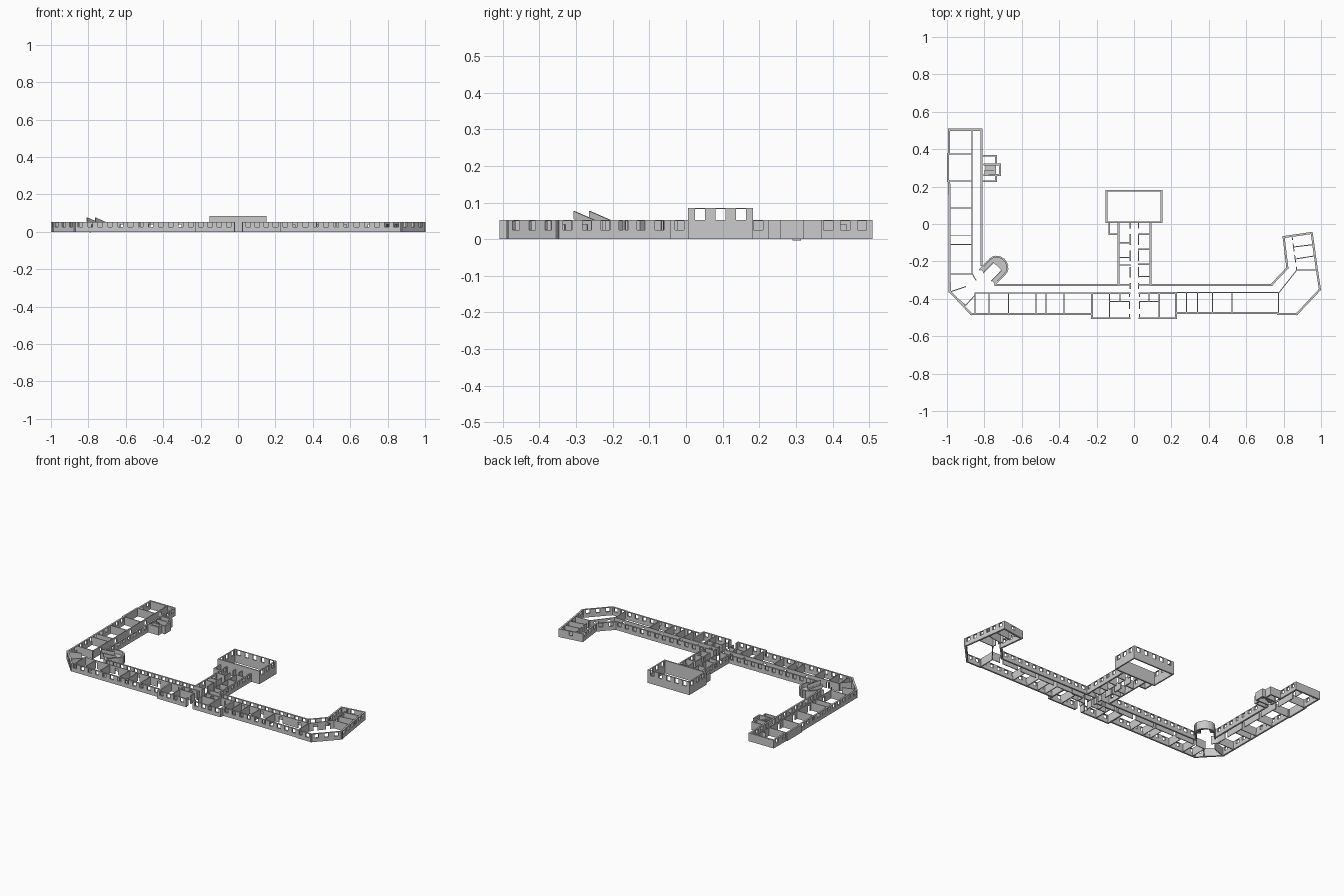
import bpy, bmesh, math
from mathutils import Vector

if "Cube" in bpy.data.objects:
    bpy.data.objects.remove(bpy.data.objects["Cube"])

H, OUT, IN = 0.053, 0.011, 0.005   # wall height, outer and inner thickness


def add_wall(bm, p, q, t, h=H, step=0, w=0.025, z0=0.025, z1=0.05, n=None):
    """Flat wall panel from p to q with n evenly spaced openings."""
    p, q = Vector(p), Vector(q)
    length = (q - p).length
    d = (q - p) / length
    if n is None:
        n = int(length / step) if step else 0
    us = [-t / 2]
    for i in range(n):
        c = length * (i + 0.5) / n
        us += [c - w / 2, c + w / 2]
    us.append(length + t / 2)
    zs = sorted({0, z0, z1, h}) if n else [0, h]
    grid = [[bm.verts.new((*(p + d * u), z)) for z in zs] for u in us]
    for i in range(len(us) - 1):
        for j in range(len(zs) - 1):
            if n and i % 2 and zs[j] == z0:
                continue
            bm.faces.new((grid[i][j], grid[i + 1][j],
                          grid[i + 1][j + 1], grid[i][j + 1]))


def finish(name, bm, t):
    loose = [v for v in bm.verts if not v.link_faces]
    bmesh.ops.delete(bm, geom=loose, context='VERTS')
    me = bpy.data.meshes.new(name)
    bm.to_mesh(me)
    bm.free()
    ob = bpy.data.objects.new(name, me)
    bpy.context.collection.objects.link(ob)
    if t:
        m = ob.modifiers.new("thickness", 'SOLIDIFY')
        m.thickness, m.offset = t, 0
    return ob


def walls(name, segs, t, **kw):
    bm = bmesh.new()
    for s in segs:
        add_wall(bm, s[0], s[1], t, **{**kw, **(s[2] if len(s) > 2 else {})})
    return finish(name, bm, t)


def path(pts, **kw):
    return [(a, b, kw) for a, b in zip(pts, pts[1:])]


def vlines(xs, y0, y1, **kw):
    return [((x, y0), (x, y1), kw) for x in xs]


def hlines(ys, x0, x1, **kw):
    return [((x0, y), (x1, y), kw) for y in ys]


WIN, SOLID = dict(step=0.05), dict(step=0)
DOOR = dict(step=0.13, w=0.022, z0=0, z1=0.04)

# West wing
walls("west_wing_outer_walls",
      path([(-0.815, -0.22), (-0.815, 0.225)], **WIN)
      + path([(-0.815, 0.225), (-0.815, 0.365)], n=2, z0=0, w=0.03)
      + path([(-0.815, 0.365), (-0.815, 0.504)], n=3)
      + path([(-0.815, 0.504), (-0.988, 0.504)])
      + path([(-0.988, 0.504), (-0.988, 0.375)], n=2)
      + path([(-0.988, 0.375), (-0.994, 0.375), (-0.994, 0.23), (-0.988, 0.23)])
      + path([(-0.988, 0.23), (-0.985, -0.36)], **WIN)
      + path([(-0.985, -0.36), (-0.87, -0.482)], n=3), OUT)
walls("west_wing_partitions",
      vlines([-0.865], -0.267, 0.504, **DOOR)
      + hlines([0.375, 0.23, 0.085, -0.06, -0.11, -0.267], -0.985, -0.865), IN)
walls("west_corner_partitions",
      path([(-0.975, -0.36), (-0.90, -0.335)])
      + path([(-0.955, -0.39), (-0.90, -0.435), (-0.85, -0.38)])
      + path([(-0.865, -0.267), (-0.845, -0.30)])
      + vlines([-0.85], -0.48, -0.37), IN)

# Long front range, west and east of the entrance
walls("front_range_outer_walls",
      hlines([-0.482], -0.87, -0.225, **WIN)
      + hlines([-0.477], 0.225, 0.77, **WIN)
      + hlines([-0.325], -0.74, -0.083, **WIN)
      + hlines([-0.325], 0.088, 0.735, **WIN), OUT)
walls("front_range_partitions",
      hlines([-0.37], -0.85, -0.083, **DOOR)
      + hlines([-0.367], 0.088, 0.775, **DOOR)
      + vlines([-0.775, -0.67, -0.525, -0.47, -0.375], -0.48, -0.37)
      + vlines([0.28, 0.34, 0.42, 0.525], -0.477, -0.367), IN)

# Entrance block in the middle of the front
block = []
for a, b in ((-0.225, -0.025), (0.03, 0.225)):
    block += hlines([-0.504], a, b, n=4)
    block += hlines([-0.37], a, b, n=2, z0=0, z1=0.04)
block += vlines([-0.225, 0.225], -0.504, -0.37)
walls("entrance_block_outer_walls", block, 0.01)
walls("entrance_block_partitions",
      vlines([-0.13, 0.135], -0.5, -0.37)
      + vlines([-0.025, 0.03], -0.5, -0.37, n=2, z0=0, z1=H)
      + vlines([-0.075, 0.08], -0.415, -0.37)
      + hlines([-0.415], -0.13, -0.025) + hlines([-0.415], 0.03, 0.135), 0.006)

# Link running back to the hall
walls("link_outer_walls",
      vlines([-0.083, 0.088], -0.325, 0.01, **WIN)
      + path([(-0.083, -0.055), (-0.132, -0.055), (-0.132, 0.01)]), 0.009)
walls("link_partitions",
      vlines([-0.02, 0.025], -0.345, 0.005, n=4, w=0.03, z0=0, z1=H)
      + hlines([-0.10, -0.18, -0.22, -0.325], -0.083, -0.02)
      + hlines([-0.055, -0.135, -0.215, -0.28, -0.325], 0.025, 0.088), 0.006)

# Tall hall with high windows
high = dict(h=0.085, z0=0.052, z1=0.083, w=0.027)
walls("hall_walls",
      hlines([0.01], -0.147, 0.147, h=0.085)
      + hlines([0.178], -0.147, 0.147, n=5, **high)
      + vlines([-0.147, 0.147], 0.01, 0.178, n=3, **high), 0.009)

# East wing with its angled corner room
walls("east_wing_outer_walls",
      path([(0.77, -0.482), (0.87, -0.482)], n=2)
      + path([(0.87, -0.482), (0.994, -0.35)], n=3)
      + path([(0.994, -0.35), (0.978, -0.245)], n=2)
      + path([(0.978, -0.245), (0.95, -0.048)], n=4)
      + path([(0.95, -0.048), (0.80, -0.07)], n=1)
      + path([(0.80, -0.07), (0.82, -0.235)], n=3)
      + path([(0.82, -0.235), (0.735, -0.325)], n=2), OUT)
walls("east_wing_partitions",
      vlines([0.772], -0.482, -0.367)
      + path([(0.775, -0.367), (0.87, -0.247)], n=2, z0=0, z1=0.04)
      + path([(0.87, -0.247), (0.975, -0.245)])
      + path([(0.845, -0.065), (0.87, -0.247)], n=3, z0=0, z1=H, w=0.02)
      + path([(0.853, -0.123), (0.96, -0.11)])
      + path([(0.862, -0.187), (0.97, -0.17)]), IN)

# Stair bay beside the west wing
walls("side_stair_bay_walls",
      path([(-0.815, 0.365), (-0.738, 0.365), (-0.738, 0.318), (-0.716, 0.318),
            (-0.716, 0.262), (-0.738, 0.262), (-0.738, 0.228), (-0.815, 0.228)])
      + hlines([0.318, 0.262], -0.80, -0.738), 0.009)

# Rounded stair tower in the west corner, axis pointing back and to the right
C, A, B = Vector((-0.745, -0.243)), Vector((0.7, 0.714)), Vector((-0.714, 0.7))


def local(a, b):
    return C + A * a + B * b


arc = [local(0.022 + 0.05 * math.cos(math.radians(k)), 0.056 * math.sin(math.radians(k)))
       for k in range(-90, 91, 18)]
tower = [local(-0.055, -0.056)] + arc + [local(-0.055, 0.056)]
walls("stair_tower_walls", path(tower), 0.009)


def slab(name, pts, thick):
    """Level or sloping slab through the given corner points."""
    bm = bmesh.new()
    lo = [bm.verts.new((x, y, z - thick)) for x, y, z in pts]
    hi = [bm.verts.new(p) for p in pts]
    n = len(pts)
    bm.faces.new(lo[::-1])
    bm.faces.new(hi)
    for i in range(n):
        j = (i + 1) % n
        bm.faces.new((lo[i], lo[j], hi[j], hi[i]))
    return finish(name, bm, 0)


slab("stair_landing", [(*p, 0.028) for p in arc], 0.005)


# Flights: stepped treads topped by a sloping parapet
def flight(name, corner, along, across, z0, rise, n):
    for i in range(n):
        p, q = corner + along * (i / n), corner + along * ((i + 1) / n)
        z = z0 + rise * (i + 1) / n
        slab(f"{name}_step_{i + 1}",
             [(*p, z), (*q, z), (*(q + across), z), (*(p + across), z)], 0.008)


for s, name in ((1, "left"), (-1, "right")):
    w = B * (0.024 * s)
    flight(f"{name}_flight", local(0.022, 0.028 * s), -A * 0.075, w, 0.026, 0.025, 7)
    a, b = local(0.022, 0.028 * s), local(-0.058, 0.028 * s)
    e = B * (0.005 * s)
    pts = [(*a, 0.052), (*b, 0.077), (*(b + e), 0.077), (*(a + e), 0.052)]
    slab(f"{name}_parapet", pts if s < 0 else pts[::-1], 0.022)
flight("side_stair", Vector((-0.738, 0.266)), Vector((-0.06, 0)), Vector((0, 0.024)), 0.026, 0.024, 6)
flight("side_stair_lower", Vector((-0.795, 0.29)), Vector((0.057, 0)), Vector((0, 0.024)), 0.0, 0.026, 6)

# Recalculate outward normals everywhere closed
for ob in bpy.data.objects:
    if ob.type == 'MESH' and not ob.modifiers:
        bm = bmesh.new()
        bm.from_mesh(ob.data)
        bmesh.ops.recalc_face_normals(bm, faces=bm.faces)
        bm.to_mesh(ob.data)
        bm.free()
